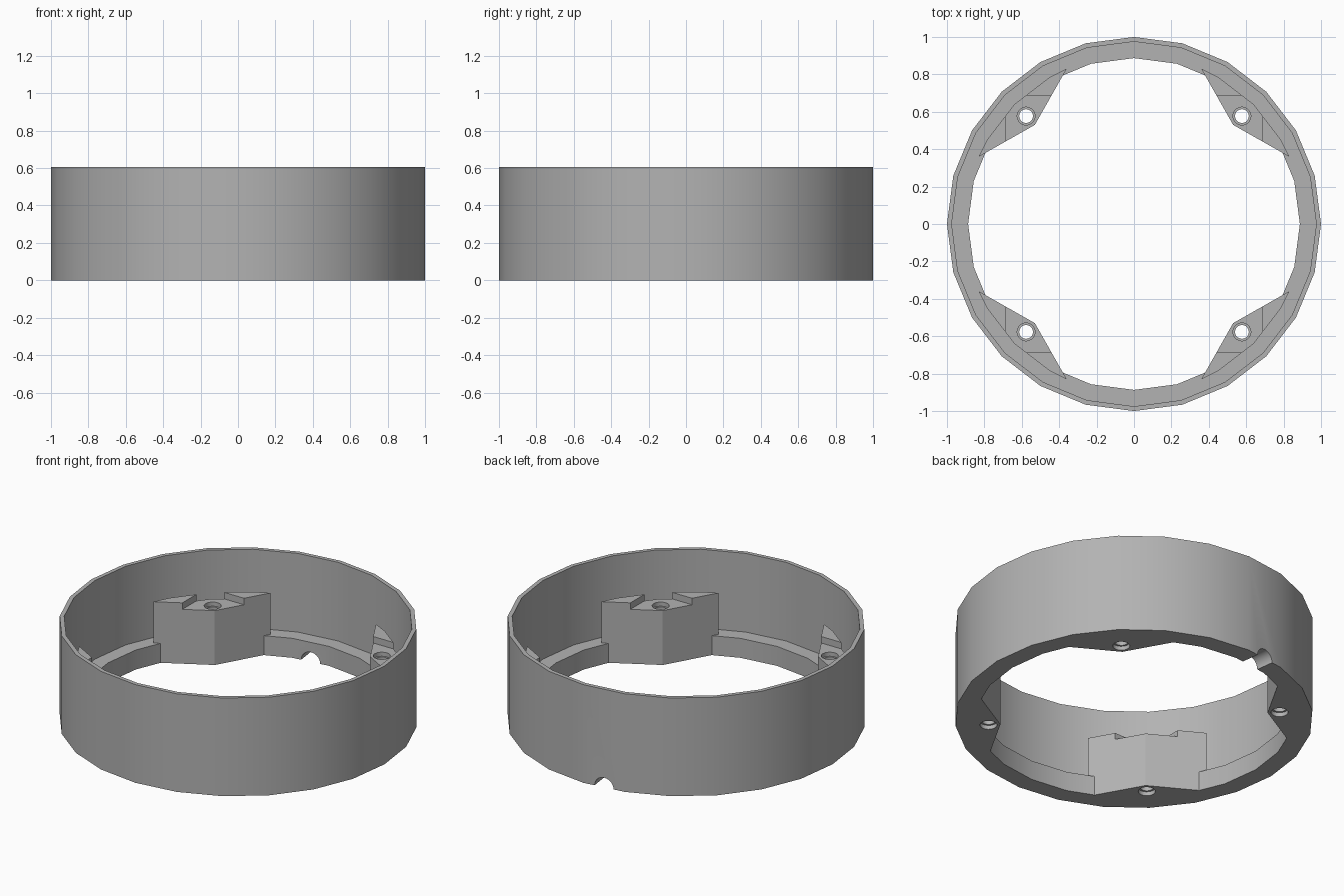
import bpy, bmesh, math
from mathutils import Matrix, Vector

cube = bpy.data.objects.get("Cube")
if cube:
    bpy.data.objects.remove(cube)

SIDES = 24
HEIGHT = 0.605
LEDGE = 0.12
BOSS_TOP = 0.375

grey = bpy.data.materials.new("plain_grey")
grey.use_nodes = True
grey.diffuse_color = (0.45, 0.45, 0.45, 1)
grey.node_tree.nodes["Principled BSDF"].inputs["Base Color"].default_value = (0.45, 0.45, 0.45, 1)


def circle(radius, sides=SIDES, centre=(0, 0)):
    return [(centre[0] + radius * math.cos(math.tau * i / sides),
             centre[1] + radius * math.sin(math.tau * i / sides)) for i in range(sides)]


def prism(name, outline, z0, z1, matrix=Matrix()):
    """Extrude a counter-clockwise outline from z0 to z1."""
    bm = bmesh.new()
    base = bm.faces.new([bm.verts.new((x, y, z0)) for x, y in outline])
    top = bmesh.ops.extrude_face_region(bm, geom=[base])["geom"]
    bmesh.ops.translate(bm, vec=(0, 0, z1 - z0),
                        verts=[v for v in top if isinstance(v, bmesh.types.BMVert)])
    bmesh.ops.recalc_face_normals(bm, faces=bm.faces)
    bm.transform(matrix)
    mesh = bpy.data.meshes.new(name)
    bm.to_mesh(mesh)
    bm.free()
    mesh.materials.append(grey)
    obj = bpy.data.objects.new(name, mesh)
    bpy.context.collection.objects.link(obj)
    return obj


def combine(target, tool, operation):
    """Apply a boolean and discard the tool object."""
    tool.hide_render = True
    mod = target.modifiers.new("boolean", "BOOLEAN")
    mod.operation, mod.object, mod.solver = operation, tool, "EXACT"
    bpy.context.view_layer.update()
    graph = bpy.context.evaluated_depsgraph_get()
    mesh = bpy.data.meshes.new_from_object(target.evaluated_get(graph))
    target.modifiers.clear()
    target.data = mesh
    bpy.data.objects.remove(tool)


# Ring wall with an inner ledge at the foot
ring = prism("mounting_ring", circle(1), 0, HEIGHT)
combine(ring, prism("upper_bore", circle(0.975), LEDGE, 1), "DIFFERENCE")
combine(ring, prism("lower_bore", circle(0.887), -1, 0.5), "DIFFERENCE")

# Four V-fronted bosses, standing just clear of the wall
back = [(0.905 * math.cos(math.radians(a)), 0.905 * math.sin(math.radians(a))) for a in (30, 45, 60)]
boss_outline = [(0.53, 0.53), (0.83, 0.36)] + back + [(0.36, 0.83)]
for i in range(4):
    turn = Matrix.Rotation(i * math.pi / 2, 4, "Z")
    combine(ring, prism("boss", boss_outline, 0, BOSS_TOP, turn), "UNION")

# Square seat sunk into the boss tops
s = 0.688
combine(ring, prism("seat", [(-s, -s), (s, -s), (s, s), (-s, s)], 0.335, 0.5), "DIFFERENCE")

# Screw holes, widened at both ends
for x in (-0.577, 0.577):
    for y in (-0.577, 0.577):
        for radius, z0, z1 in ((0.037, -0.1, 0.5), (0.048, 0.31, 0.5), (0.048, -0.1, 0.025)):
            combine(ring, prism("drill", circle(radius, 20, (x, y)), z0, z1), "DIFFERENCE")

# Half-round cable notch under the back wall
aim = Matrix.Rotation(math.radians(97.5), 4, "Z") @ Matrix.Rotation(math.pi / 2, 4, "Y")
combine(ring, prism("cable_notch", circle(0.06, 20), 0.8, 1.1, aim), "DIFFERENCE")

# Smooth the curved walls, keep the edges crisp
bpy.ops.object.select_all(action="DESELECT")
ring.select_set(True)
bpy.context.view_layer.objects.active = ring
bpy.ops.object.shade_smooth_by_angle(angle=math.radians(30))
